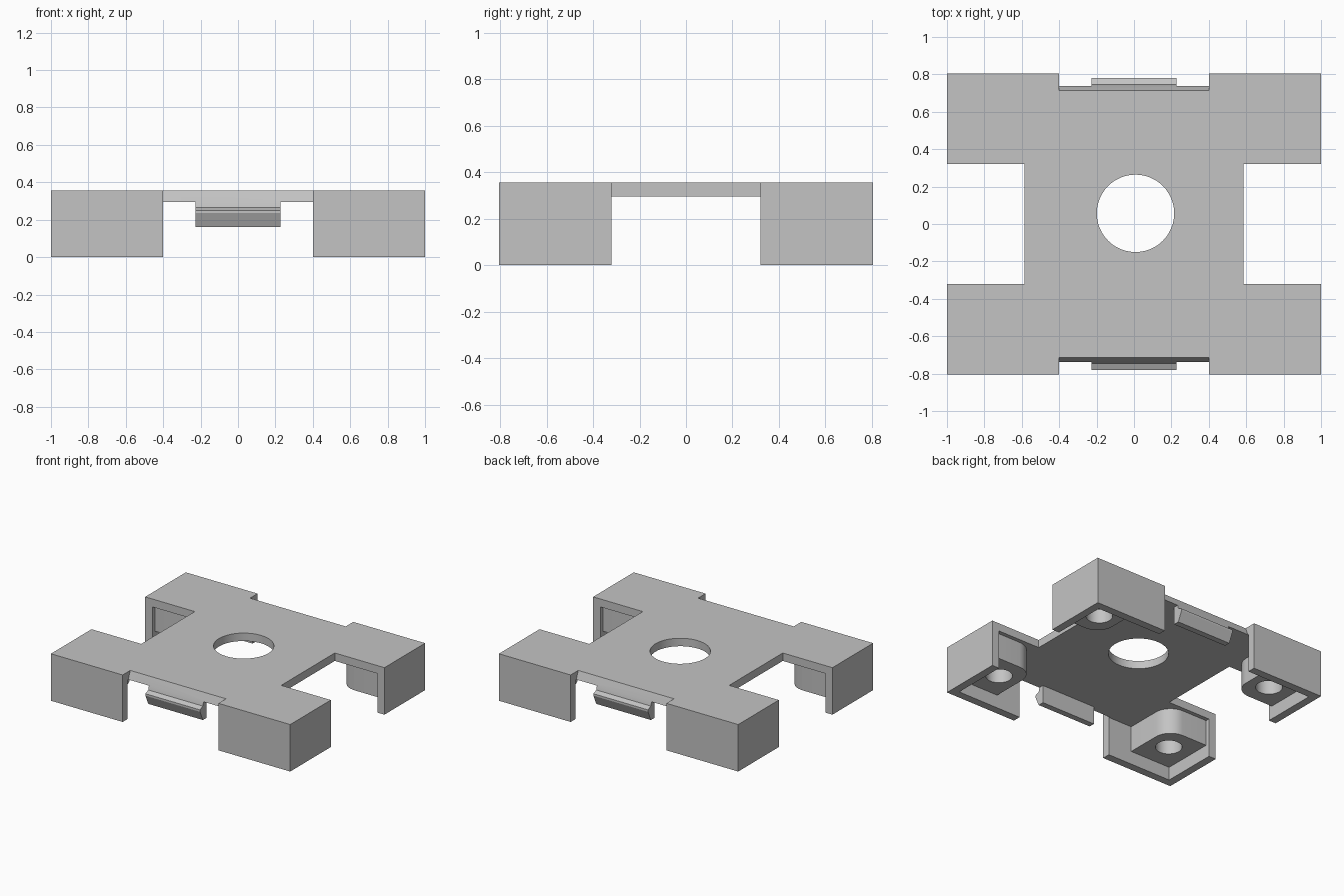
import bpy, bmesh, math
from mathutils import Vector

cube = bpy.data.objects.get("Cube")
if cube:
    bpy.data.objects.remove(cube, do_unlink=True)

TOP, UNDER, BOSS_Z = 0.355, 0.295, 0.10      # main heights
HX, HY, WALL = 1.0, 0.805, 0.06              # half sizes and wall thickness
GAP_X, GAP_Y, WAIST = 0.4, 0.32, 0.585       # openings between the corners

grey = bpy.data.materials.new("plain grey")
grey.use_nodes = True
colour = (0.55, 0.55, 0.55, 1)
grey.diffuse_color = colour
grey.node_tree.nodes["Principled BSDF"].inputs["Base Color"].default_value = colour


def prism(name, points, offset):
    """Extrude a closed polygon of 3D points along an offset."""
    bm = bmesh.new()
    face = bm.faces.new([bm.verts.new(p) for p in points])
    new = bmesh.ops.extrude_face_region(bm, geom=[face])["geom"]
    verts = [v for v in new if isinstance(v, bmesh.types.BMVert)]
    bmesh.ops.translate(bm, verts=verts, vec=Vector(offset))
    bmesh.ops.recalc_face_normals(bm, faces=bm.faces)
    mesh = bpy.data.meshes.new(name)
    bm.to_mesh(mesh)
    bm.free()
    mesh.materials.append(grey)
    obj = bpy.data.objects.new(name, mesh)
    bpy.context.collection.objects.link(obj)
    return obj


def slab(name, outline, z0, z1):
    return prism(name, [(x, y, z0) for x, y in outline], (0, 0, z1 - z0))


def arc(cx, cy, r, start, end, n):
    angles = [math.radians(start + (end - start) * i / n) for i in range(n + 1)]
    return [(cx + r * math.cos(a), cy + r * math.sin(a)) for a in angles]


def circle(cx, cy, r, n=48):
    return arc(cx, cy, r, 0, 360, n)[:-1]


def combine(target, other, operation):
    mod = target.modifiers.new(operation.lower(), "BOOLEAN")
    mod.operation, mod.solver, mod.object = operation, "EXACT", other
    bpy.context.view_layer.objects.active = target
    bpy.ops.object.modifier_apply(modifier=mod.name)
    bpy.data.objects.remove(other, do_unlink=True)


# Top plate: one quarter outline mirrored around
quarter = [(WAIST, GAP_Y), (HX, GAP_Y), (HX, HY), (GAP_X, HY), (GAP_X, 0.71)]
outline = []
for sx, sy in ((1, 1), (-1, 1), (-1, -1), (1, -1)):
    pts = [(x * sx, y * sy) for x, y in quarter]
    outline += pts if sx * sy > 0 else pts[::-1]
cover = slab("cover_plate", outline, UNDER, TOP)

# Corner walls and rounded screw bosses
wall_profile = [(GAP_X, HY), (HX, HY), (HX, GAP_Y), (HX - WALL, GAP_Y),
                (HX - WALL, HY - WALL), (GAP_X, HY - WALL)]
R, BX, BY = 0.13, 0.60, 0.35
EX, EY = HX - WALL / 2, HY - WALL / 2
boss_profile = [(EX, BY), (EX, EY), (BX, EY)] + arc(BX + R, BY + R, R, 180, 270, 10)
holes = []
for sx in (1, -1):
    for sy in (1, -1):
        def flip(pts):
            return [(x * sx, y * sy) for x, y in pts]
        combine(cover, slab("corner_wall", flip(wall_profile), 0, TOP), "UNION")
        combine(cover, slab("screw_boss", flip(boss_profile), BOSS_Z, UNDER + 0.02), "UNION")
        holes.append(slab("screw_hole", flip(circle(0.76, 0.535, 0.092, 32)), 0.02, UNDER))

# Bevelled lips and snap-fit tabs at front and back
lip = [(0.68, TOP), (0.715, TOP), (0.738, UNDER), (0.68, UNDER)]
tab = [(0.70, UNDER + 0.02), (0.728, UNDER + 0.02), (0.738, UNDER), (0.745, 0.265),
       (0.78, 0.25), (0.78, 0.235), (0.745, 0.16), (0.70, 0.16)]
for s in (1, -1):
    for name, profile, half in (("edge_lip", lip, GAP_X), ("snap_tab", tab, 0.228)):
        piece = prism(name, [(-half, y * s, z) for y, z in profile], (2 * half, 0, 0))
        combine(cover, piece, "UNION")

# Blind screw holes and the round opening
for hole in holes:
    combine(cover, hole, "DIFFERENCE")
combine(cover, slab("centre_opening", circle(0.008, 0.057, 0.207), 0.2, 0.5), "DIFFERENCE")

bpy.ops.object.select_all(action="DESELECT")
cover.select_set(True)
bpy.context.view_layer.objects.active = cover
bpy.ops.object.shade_smooth_by_angle(angle=math.radians(25))
